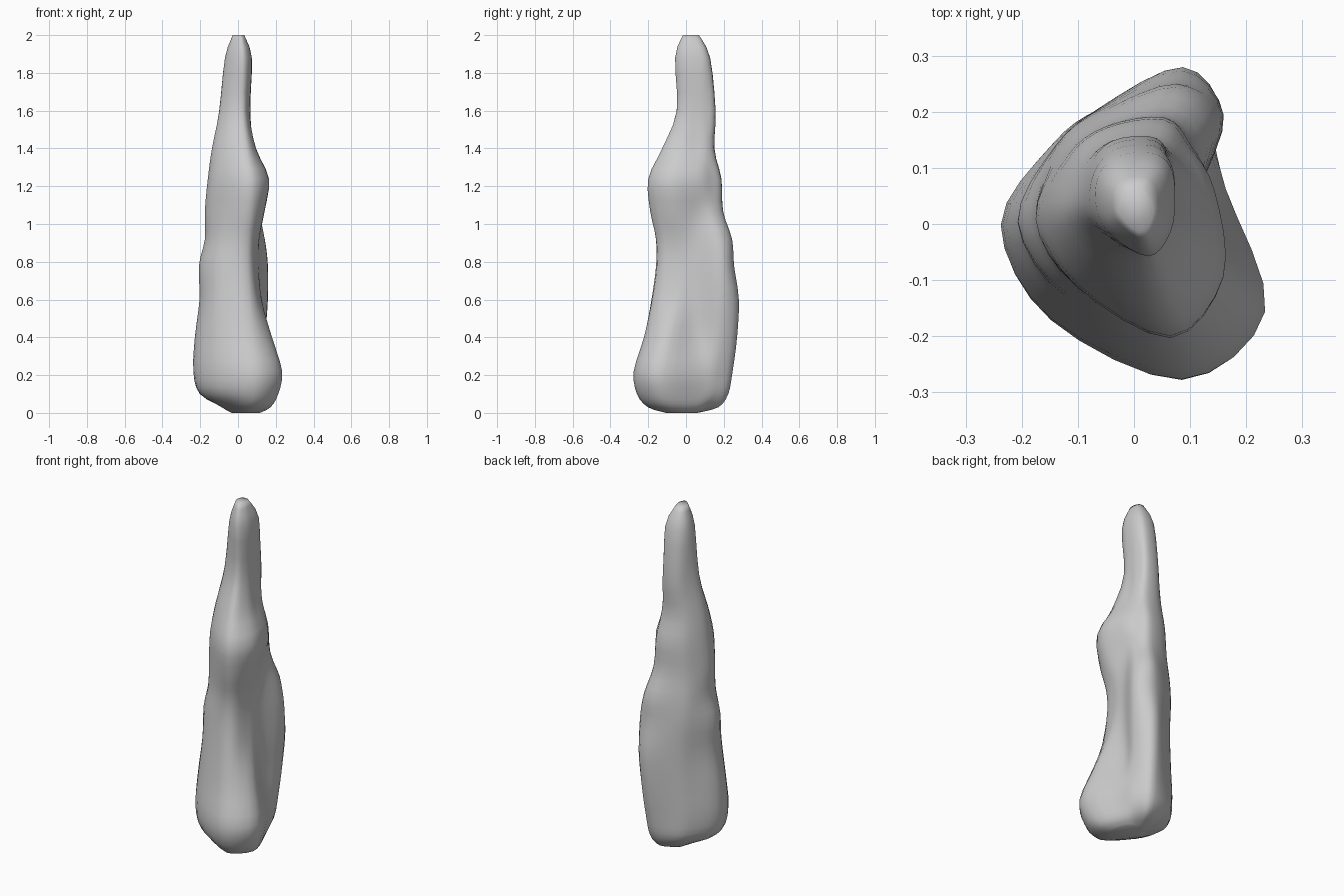
import bpy, bmesh
from math import cos, sin, radians

# Loft axis and the nine directions (degrees from +x) in which radii are given
AXIS_Y = 0.04
ANGLES = [8, 44, 70, 110, 145, 190, 235, 285, 320]

# Height, then radius in each direction
LEVELS = [
    (0.00, .080, .030, .02, .020, .020, .020, .050, .150, .150),
    (0.03, .125, .110, .14, .100, .075, .080, .130, .250, .225),
    (0.10, .150, .165, .195, .165, .160, .205, .232, .310, .278),
    (0.22, .165, .185, .22, .175, .178, .240, .258, .328, .305),
    (0.40, .125, .200, .245, .178, .172, .232, .240, .272, .235),
    (0.60, .120, .220, .255, .178, .165, .207, .218, .227, .160),
    (0.78, .118, .220, .228, .175, .172, .210, .203, .200, .132),
    (0.92, .116, .197, .217, .165, .165, .178, .185, .205, .140),
    (1.07, .122, .150, .165, .145, .150, .178, .182, .238, .182),
    (1.24, .145, .138, .155, .140, .140, .162, .178, .248, .208),
    (1.40, .086, .105, .114, .112, .120, .140, .142, .172, .122),
    (1.60, .064, .088, .12, .115, .100, .100, .085, .092, .072),
    (1.88, .074, .090, .092, .086, .078, .068, .072, .101, .085),
    (2.00, .030, .030, .03, .028, .027, .028, .037, .058, .042),
]


def spline(a, b, c, d, t):
    return tuple(q + 0.5 * t * (r - p + t * (2*p - 5*q + 4*r - s + t * (3*(q - r) + s - p)))
                 for p, q, r, s in zip(a, b, c, d))


def resample(rows, steps, closed):
    n, out = len(rows), []
    get = (lambda i: rows[i % n]) if closed else (lambda i: rows[max(0, min(n - 1, i))])
    for i in range(n if closed else n - 1):
        for k in range(steps):
            out.append(spline(*(get(i + j) for j in (-1, 0, 1, 2)), k / steps))
    return out if closed else out + [rows[-1]]


# Lobed tapering column: smooth rings skinned from bottom to tip
bm = bmesh.new()
rings = []
for row in resample(LEVELS, 3, False):
    z = max(0, min(2, row[0]))
    pts = [(r * cos(radians(a)), AXIS_Y + r * sin(radians(a)))
           for a, r in zip(ANGLES, row[1:])]
    rings.append([bm.verts.new((x, y, z)) for x, y in resample(pts, 4, True)])
for lo, hi in zip(rings, rings[1:]):
    for i in range(len(lo)):
        j = (i + 1) % len(lo)
        bm.faces.new((lo[i], lo[j], hi[j], hi[i]))
bm.faces.new(rings[0][::-1])
bm.faces.new(rings[-1])
for f in bm.faces:
    f.smooth = True
bmesh.ops.recalc_face_normals(bm, faces=bm.faces)

mesh = bpy.data.meshes.new("rock_spire")
bm.to_mesh(mesh)
bm.free()
spire = bpy.data.objects.new("rock_spire", mesh)
bpy.context.collection.objects.link(spire)
